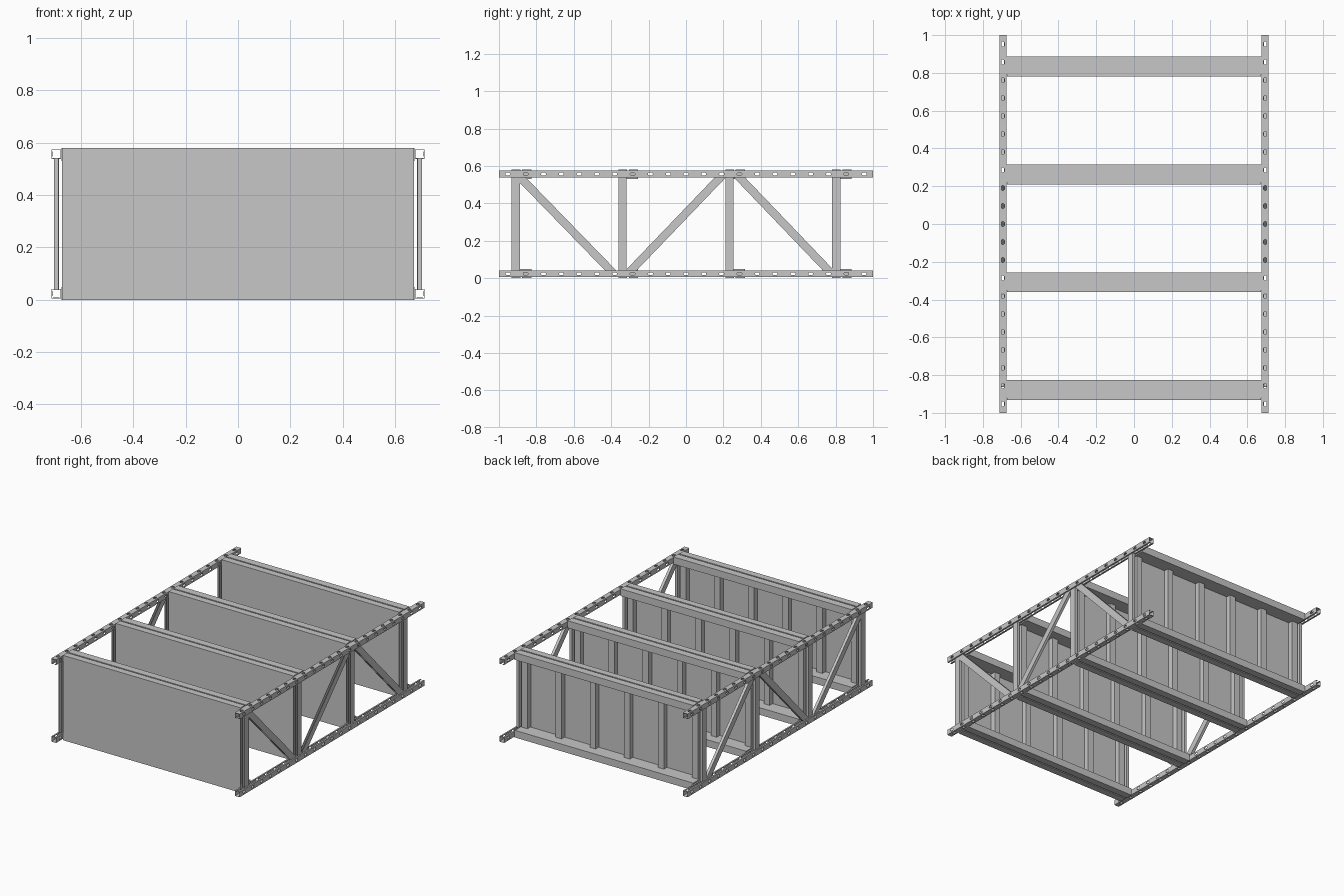
import bpy, bmesh
from mathutils import Vector

cube = bpy.data.objects.get("Cube")
if cube:
    bpy.data.objects.remove(cube, do_unlink=True)

steel = bpy.data.materials.new("galvanised_grey")
steel.use_nodes = True
GREY = (0.57, 0.57, 0.57, 1)
steel.diffuse_color = GREY
steel.node_tree.nodes["Principled BSDF"].inputs["Base Color"].default_value = GREY

HEIGHT = 0.58
MID = HEIGHT / 2
POST_X = 0.694
SHELF_X = 0.672
SHELF_Y = [-0.932, -0.361, 0.21, 0.781]


def finish(name, bm, merge=True):
    if merge:
        bmesh.ops.remove_doubles(bm, verts=bm.verts, dist=0.0001)
    mesh = bpy.data.meshes.new(name)
    bm.to_mesh(mesh)
    bm.free()
    mesh.materials.append(steel)
    obj = bpy.data.objects.new(name, mesh)
    bpy.context.collection.objects.link(obj)
    return obj


def prism(bm, start, end):
    """Closed solid between two matching outlines."""
    a = [bm.verts.new(p) for p in start]
    b = [bm.verts.new(p) for p in end]
    n = len(a)
    faces = [bm.faces.new(a), bm.faces.new(b[::-1])]
    for i in range(n):
        j = (i + 1) % n
        faces.append(bm.faces.new((a[j], a[i], b[i], b[j])))
    bmesh.ops.recalc_face_normals(bm, faces=faces)


def box(bm, lo, hi):
    outline = [(lo[0], lo[1]), (hi[0], lo[1]), (hi[0], hi[1]), (lo[0], hi[1])]
    prism(bm, [(x, y, lo[2]) for x, y in outline], [(x, y, hi[2]) for x, y in outline])


# Slotted posts: open channels, slots on three walls
SLOTS = 21
PITCH = 2 / SLOTS
H = 0.017
SLOT = [(-0.007, -0.004), (-0.004, -0.007)]


def slot_outline():
    # eight-sided slot, two points per side, starting at the low corner
    a, b, c = 0.013, 0.008, 0.005
    return [(-b + c, -a), (b - c, -a), (b, -a + c), (b, a - c),
            (b - c, a), (-b + c, a), (-b, a - c), (-b, -a + c)]


def slotted_cell(bm, p, q, y):
    mid, along = (p + q) / 2, (q - p).normalized()
    half = (q - p).length / 2

    def vert(u, v):
        s = mid + along * u
        return bm.verts.new((s.x, y + v, s.y))

    k = PITCH / 2
    corner = [vert(*c) for c in [(-half, -k), (half, -k), (half, k), (-half, k)]]
    hole = [vert(*c) for c in slot_outline()]
    for i in range(4):
        bm.faces.new((corner[i], corner[(i + 1) % 4], hole[2 * i + 1], hole[2 * i]))
        bm.faces.new((corner[i], hole[2 * i], hole[2 * i - 1]))


def post(name, x, z, flip):
    section = [Vector(p) for p in
               [(-H + 0.01, -H), (-H, -H), (-H, H), (H, H), (H, -H), (H - 0.01, -H)]]
    section = [Vector((x + p.x, z + p.y * flip)) for p in section]
    bm = bmesh.new()
    for cell in range(SLOTS):
        y = -1 + (cell + 0.5) * PITCH
        for i in range(5):
            p, q = section[i], section[i + 1]
            if 0 < i < 4:
                slotted_cell(bm, p, q, y)
            else:
                k = PITCH / 2
                bm.faces.new([bm.verts.new(c) for c in
                              [(p.x, y - k, p.y), (q.x, y - k, q.y),
                               (q.x, y + k, q.y), (p.x, y + k, p.y)]])
    obj = finish(name, bm)
    wall = obj.modifiers.new("wall", "SOLIDIFY")
    wall.thickness = 0.003
    wall.offset = 0


# Braces: channels open to the front, cut level at both ends
def brace(bm, x, y_low, y_high, width):
    w, t = 0.0095, 0.003
    section = [(-w, 0), (-w + t, 0), (-w + t, width - t), (w - t, width - t),
               (w - t, 0), (w, 0), (w, width), (-w, width)]
    low, high = 0.038, HEIGHT - 0.038
    prism(bm, [(x + a, y_low + b, low) for a, b in section],
          [(x + a, y_high + b, high) for a, b in section])


for side, sx in (("left", 1), ("right", -1)):
    post(side + "_upper_post", sx * POST_X, HEIGHT - 0.0235, 1)
    post(side + "_lower_post", sx * POST_X, 0.0235, -1)

    bm = bmesh.new()
    for y in SHELF_Y:
        brace(bm, sx * POST_X, y, y, 0.044)
    finish(side + "_cross_struts", bm, False)

    bm = bmesh.new()
    for low, high in [(-0.43, -0.92), (-0.327, 0.157), (0.735, 0.252)]:
        brace(bm, sx * POST_X, low, high, 0.06)
    finish(side + "_diagonal_braces", bm, False)

# Shelves: panel with folded edges, stepped beams and ribs behind
for n, y in enumerate(SHELF_Y, 1):
    bm = bmesh.new()
    skin = 0.006
    box(bm, (-SHELF_X, y, 0), (SHELF_X, y + skin, HEIGHT))
    for z in (0, HEIGHT - skin):
        box(bm, (-SHELF_X, y + skin, z), (SHELF_X, y + 0.046, z + skin))
    finish("shelf_panel_%d" % n, bm, False)

    bm = bmesh.new()
    profile = [(0.01, 0.241), (0.105, 0.241), (0.105, MID), (0.055, MID),
               (0.055, MID - 0.007), (0.01, MID - 0.007)]
    for sz in (1, -1):
        prism(bm, [(-SHELF_X - 0.003, y + a, MID + sz * b) for a, b in profile],
              [(SHELF_X + 0.003, y + a, MID + sz * b) for a, b in profile])
    finish("shelf_beams_%d" % n, bm, False)

    bm = bmesh.new()
    for i in range(6):
        x = -0.645 + i * 0.258
        box(bm, (x - 0.022, y + skin, 0.048), (x + 0.022, y + 0.042, HEIGHT - 0.048))
    finish("shelf_ribs_%d" % n, bm, False)
